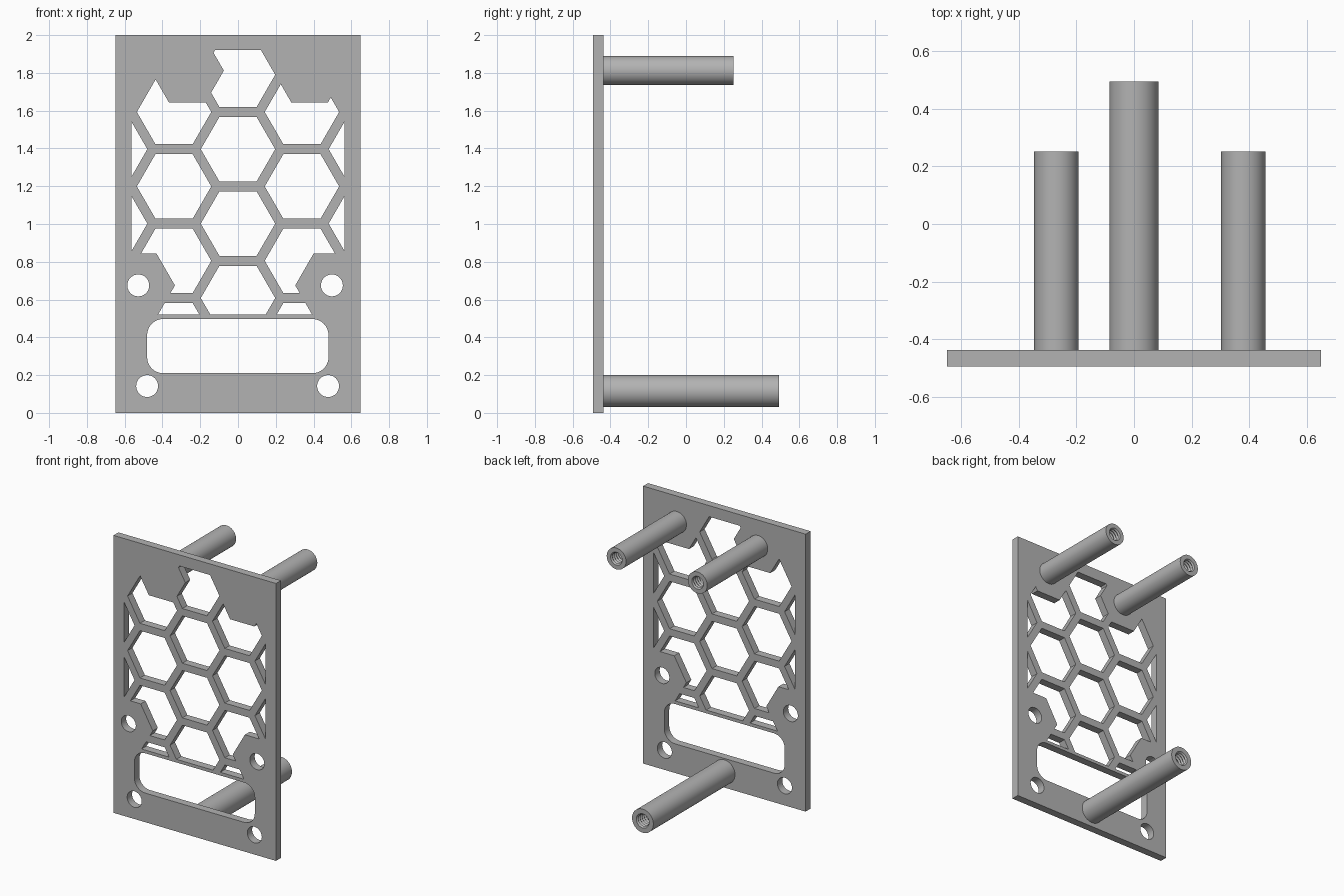
import bpy, bmesh
from math import sin, cos, pi, radians, sqrt

cube = bpy.data.objects.get("Cube")
if cube:
    bpy.data.objects.remove(cube, do_unlink=True)

GREY = (0.45, 0.45, 0.45, 1)
grey = bpy.data.materials.new("plain grey")
grey.use_nodes = True
grey.diffuse_color = GREY
grey.node_tree.nodes["Principled BSDF"].inputs["Base Color"].default_value = GREY

FRONT, BACK = -0.493, -0.437
HEX_R = 0.197                  # corner radius of one honeycomb cell
STEP_X, STEP_Z = 0.3385, 0.394  # honeycomb column and row spacing


def finish(name, bm):
    bmesh.ops.recalc_face_normals(bm, faces=bm.faces[:])
    mesh = bpy.data.meshes.new(name)
    bm.to_mesh(mesh)
    bm.free()
    mesh.materials.append(grey)
    obj = bpy.data.objects.new(name, mesh)
    bpy.context.collection.objects.link(obj)
    return obj


def prisms(name, outlines, y0, y1):
    """Extrude several x-z outlines along y into one object."""
    bm = bmesh.new()
    for pts in outlines:
        face = bm.faces.new([bm.verts.new((x, y0, z)) for x, z in pts])
        out = bmesh.ops.extrude_face_region(bm, geom=[face])
        verts = [v for v in out["geom"] if isinstance(v, bmesh.types.BMVert)]
        bmesh.ops.translate(bm, verts=verts, vec=(0, y1 - y0, 0))
    return finish(name, bm)


def ring(x, z, r, n):
    return [(x + r * cos(2 * pi * i / n), z + r * sin(2 * pi * i / n)) for i in range(n)]


def rect(x0, x1, z0, z1):
    return [(x0, z0), (x1, z0), (x1, z1), (x0, z1)]


def rounded_rect(x0, x1, z0, z1, r, n=10):
    corners = [(x1 - r, z1 - r), (x0 + r, z1 - r), (x0 + r, z0 + r), (x1 - r, z0 + r)]
    return [(cx + r * cos(pi / 2 * (k + i / n)), cz + r * sin(pi / 2 * (k + i / n)))
            for k, (cx, cz) in enumerate(corners) for i in range(n + 1)]


def boolean(target, tool, operation):
    tool.hide_render = True
    mod = target.modifiers.new("cut", 'BOOLEAN')
    mod.operation = operation
    mod.solver = 'EXACT'
    mod.object = tool
    with bpy.context.temp_override(object=target, active_object=target):
        bpy.ops.object.modifier_apply(modifier=mod.name)
    bpy.data.objects.remove(tool, do_unlink=True)


def smooth(obj):
    bpy.ops.object.select_all(action='DESELECT')
    obj.select_set(True)
    bpy.context.view_layer.objects.active = obj
    bpy.ops.object.shade_smooth_by_angle(angle=radians(25))


def threaded_post(name, x, z, r, end, bore=0.6, depth=0.3, pitch=0.022, n=48):
    """Lathe a round post with a threaded blind hole in its free end."""
    profile = [(BACK - 0.01, r), (end, r)]
    for i in range(int(depth / pitch)):
        profile += [(end - i * pitch, r * bore), (end - (i + 0.5) * pitch, r * bore * 0.82)]
    bm = bmesh.new()
    rows = [[bm.verts.new((px, y, pz)) for px, pz in ring(x, z, pr, n)] for y, pr in profile]
    for a, b in zip(rows, rows[1:]):
        for i in range(n):
            j = (i + 1) % n
            bm.faces.new((a[i], a[j], b[j], b[i]))
    bm.faces.new(rows[0])
    bm.faces.new(rows[-1])
    smooth(finish(name, bm))


# Shared positions of the posts and screw holes
upper_posts = {"right_upper_post": (-0.269, 1.812), "left_upper_post": (0.379, 1.812)}
upper_holes = [(-0.528, 0.675), (0.497, 0.675)]
lower_holes = [(-0.481, 0.142), (0.477, 0.142)]

# Honeycomb cells: odd columns are shifted by half a row
cells = []
for col, rows in ((0, 4), (1, 4), (2, 2)):
    base = (0.608, 0.411, 1.002)[col]
    for row in range(rows):
        for side in ((1,) if col == 0 else (-1, 1)):
            cells.append(ring(side * col * STEP_X, base + row * STEP_Z, HEX_R, 6))
honeycomb = prisms("honeycomb_cutter", cells, -0.6, -0.3)

# Trim cells to the window and keep solid pads around posts and holes
window = prisms("window_trim", [rect(-0.565, 0.565, 0.52, 1.92)], -0.7, -0.2)
boolean(honeycomb, window, 'INTERSECT')
pads = [ring(x, z, 0.194, 6) for x, z in list(upper_posts.values()) + upper_holes]
boolean(honeycomb, prisms("pad_trim", pads, -0.7, -0.2), 'DIFFERENCE')

# Mounting plate with the honeycomb, slot and screw holes
plate = prisms("mounting_plate", [rect(-0.648, 0.648, 0, 2)], FRONT, BACK)
boolean(plate, honeycomb, 'DIFFERENCE')
openings = [ring(x, z, 0.058, 40) for x, z in upper_holes + lower_holes]
openings.append(rounded_rect(-0.481, 0.479, 0.21, 0.497, 0.085))
boolean(plate, prisms("opening_cutter", openings, -0.6, -0.3), 'DIFFERENCE')
smooth(plate)

# Threaded posts behind the plate
for name, (x, z) in upper_posts.items():
    threaded_post(name, x, z, 0.077, 0.252)
threaded_post("lower_post", 0, 0.115, 0.085, 0.493)
